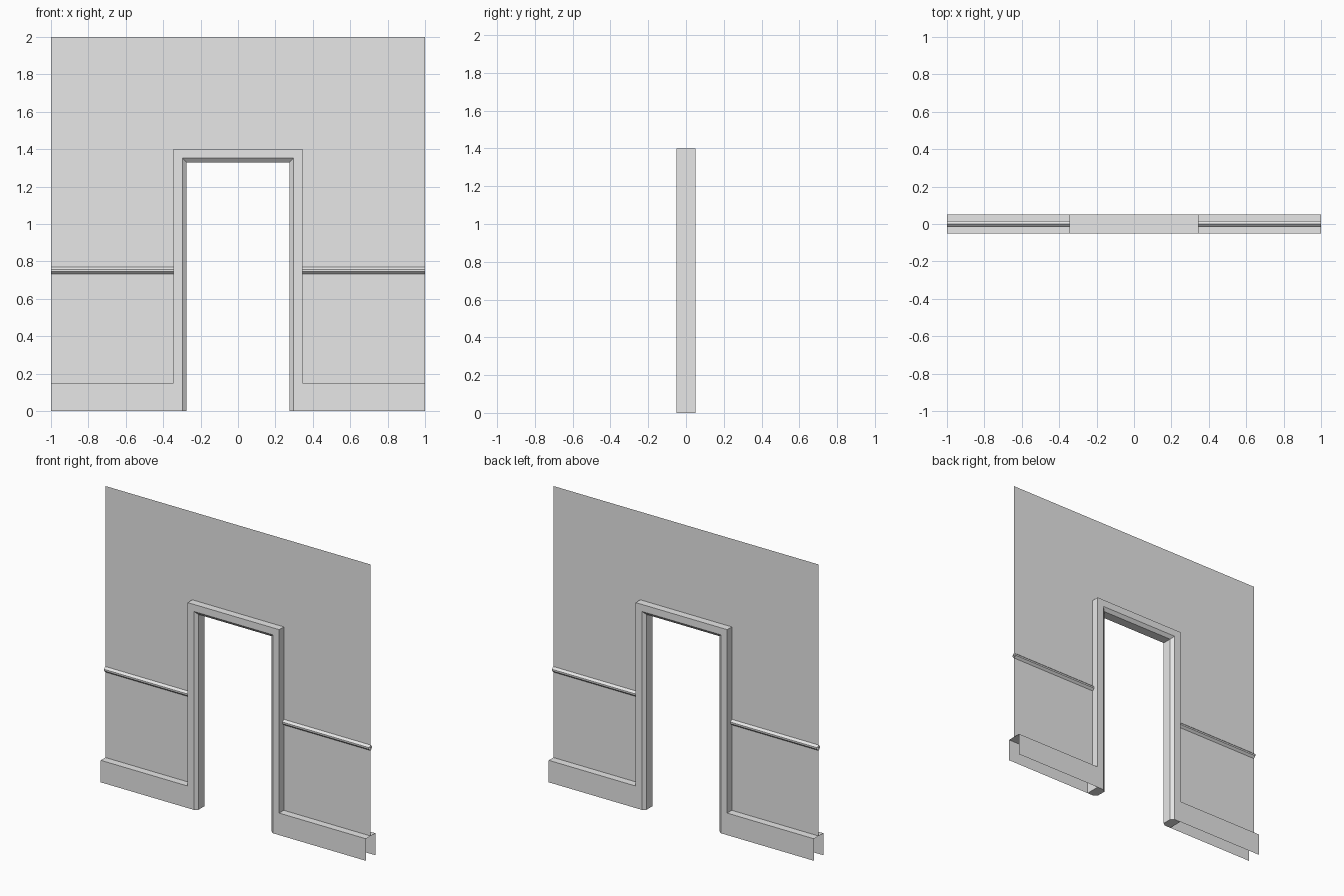
import bpy, bmesh

cube = bpy.data.objects.get("Cube")
if cube:
    bpy.data.objects.remove(cube, do_unlink=True)

grey = bpy.data.materials.new("plain_grey")
grey.use_nodes = True
GREY = (0.8, 0.8, 0.8, 1)
grey.diffuse_color = GREY
grey.node_tree.nodes["Principled BSDF"].inputs["Base Color"].default_value = GREY

HALF_W, HEIGHT = 1.0, 2.0        # wall
DOOR_W, DOOR_H = 0.345, 1.40     # outside of the door frame
BOARD_H, HALF_D = 0.15, 0.05     # baseboard height, half depth


def sweep(name, rings, caps=False):
    """Skin a series of matching point rings into one object."""
    bm = bmesh.new()
    rows = [[bm.verts.new(p) for p in ring] for ring in rings]
    count = len(rows[0])
    for a, b in zip(rows, rows[1:]):
        for i in range(count if caps else count - 1):
            j = (i + 1) % count
            bm.faces.new((a[i], a[j], b[j], b[i]))
    if caps:
        bm.faces.new(rows[0])
        bm.faces.new(rows[-1])
    return finish(name, bm)


def finish(name, bm):
    bmesh.ops.recalc_face_normals(bm, faces=bm.faces)
    mesh = bpy.data.meshes.new(name)
    bm.to_mesh(mesh)
    bm.free()
    mesh.materials.append(grey)
    obj = bpy.data.objects.new(name, mesh)
    bpy.context.collection.objects.link(obj)
    return obj


# Wall: one thin sheet with the doorway left out
outline = [(-HALF_W, BOARD_H), (-DOOR_W, BOARD_H), (-DOOR_W, DOOR_H), (DOOR_W, DOOR_H),
           (DOOR_W, BOARD_H), (HALF_W, BOARD_H), (HALF_W, HEIGHT), (-HALF_W, HEIGHT)]
bm = bmesh.new()
bm.faces.new([bm.verts.new((x, 0, z)) for x, z in outline])
finish("wall", bm)

# Door frame: chamfered section (inset, y) swept round the opening with mitres
section = [(0, -HALF_D), (0.048, -HALF_D), (0.07, -0.032),
           (0.07, 0.032), (0.048, HALF_D), (0, HALF_D)]
corners = [(-1, 0), (-1, 1), (1, 1), (1, 0)]
sweep("door_frame",
      [[(side * (DOOR_W - o), y, up * (DOOR_H - o)) for o, y in section]
       for side, up in corners], caps=True)

# Baseboards (open channels) and chair rails on both sides of the door
board = [(-HALF_D, 0), (-HALF_D, BOARD_H), (HALF_D, BOARD_H), (HALF_D, 0)]
rail = [(0, 0.77), (-0.015, 0.757), (-0.015, 0.746), (0, 0.732),
        (0.015, 0.746), (0.015, 0.757), (0, 0.77)]
for label, side in (("left", 1), ("right", -1)):
    for part, profile in (("baseboard", board), ("chair_rail", rail)):
        sweep(f"{part}_{label}",
              [[(side * x, y, z) for y, z in profile] for x in (DOOR_W, HALF_W)])
